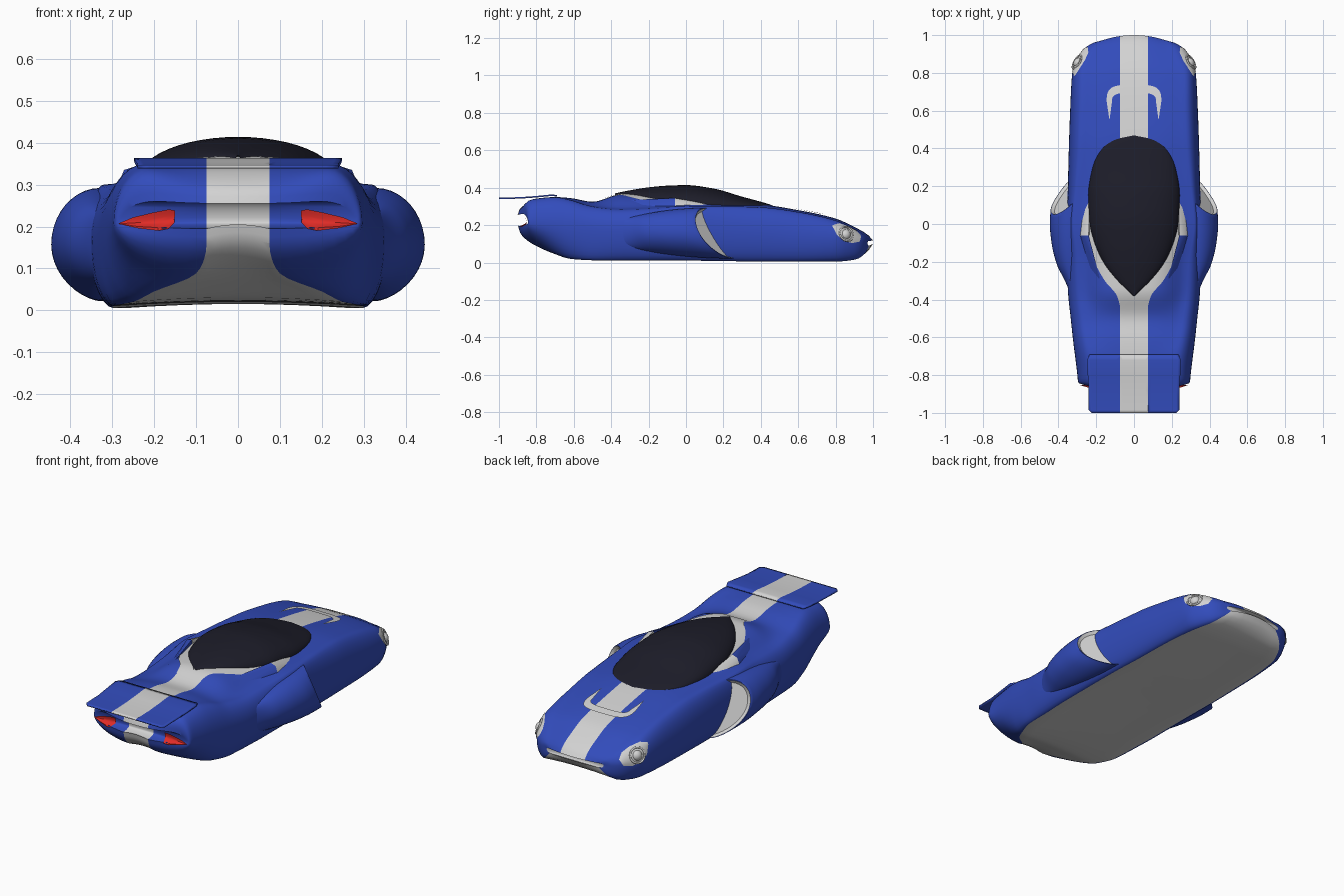
import bpy, bmesh
from math import sin, cos, pi, radians
from mathutils import Vector
from mathutils.bvhtree import BVHTree

if "Cube" in bpy.data.objects:
    bpy.data.objects.remove(bpy.data.objects["Cube"])


def material(name, rgb):
    m = bpy.data.materials.new(name)
    m.use_nodes = True
    m.diffuse_color = (*rgb, 1)
    m.node_tree.nodes["Principled BSDF"].inputs["Base Color"].default_value = (*rgb, 1)
    return m


BLUE = material("blue_paint", (.032, .072, .5))
WHITE = material("pale_grey", (.65, .65, .65))
BLACK = material("dark_glass", (.012, .012, .022))
RED = material("red_lamp", (.75, .025, .02))
STRIPE = .075


def interp(table, y):
    """Smooth monotone interpolation of table rows keyed by their first value."""
    t = sorted(table)
    y = min(max(y, t[0][0]), t[-1][0])
    i = max(k for k in range(len(t) - 1) if t[k][0] <= y)
    h = t[i + 1][0] - t[i][0]
    u = (y - t[i][0]) / h

    def slope(k, c):
        if k == 0 or k == len(t) - 1:
            j = min(k, len(t) - 2)
            return (t[j + 1][c] - t[j][c]) / (t[j + 1][0] - t[j][0])
        a, b = ((t[j + 1][c] - t[j][c]) / (t[j + 1][0] - t[j][0]) for j in (k - 1, k))
        return 2 * a * b / (a + b) if a * b > 0 else 0

    out = []
    for c in range(1, len(t[0])):
        p, q = t[i][c], t[i + 1][c]
        v = u * u * (3 - 2 * u)
        out.append(p + (q - p) * v + h * u * (1 - u) * ((1 - u) * slope(i, c) - u * slope(i + 1, c)))
    return out


def finish(name, bm, mats, angle=40):
    me = bpy.data.meshes.new(name)
    bm.to_mesh(me)
    bm.free()
    for m in mats:
        me.materials.append(m)
    ob = bpy.data.objects.new(name, me)
    bpy.context.collection.objects.link(ob)
    bpy.ops.object.select_all(action='DESELECT')
    ob.select_set(True)
    bpy.context.view_layer.objects.active = ob
    bpy.ops.object.shade_smooth_by_angle(angle=radians(angle))
    return ob


def grid(bm, rows, closed=False):
    """Quads between rows of points; returns vertex rows."""
    vs = [[bm.verts.new(p) for p in r] for r in rows]
    n = len(vs[0])
    for a, b in zip(vs, vs[1:]):
        for j in range(n if closed else n - 1):
            k = (j + 1) % n
            bm.faces.new((a[j], a[k], b[k], b[j]))
    return vs


def orient(bm, outward):
    """Make an open sheet face the given way."""
    bmesh.ops.recalc_face_normals(bm, faces=bm.faces[:])
    if sum(f.normal.dot(Vector(outward)) for f in bm.faces) < 0:
        bmesh.ops.reverse_faces(bm, faces=bm.faces[:])


def paint_stripe(bm):
    for x in (-STRIPE, STRIPE):
        bmesh.ops.bisect_plane(bm, geom=bm.verts[:] + bm.edges[:] + bm.faces[:],
                               plane_co=(x, 0, 0), plane_no=(1, 0, 0))
    for f in bm.faces:
        if abs(f.calc_center_median().x) < STRIPE:
            f.material_index = 1


# Body: y, pan half-width, pan z, side half-width, side z, shoulder x, shoulder z, crown z
STATIONS = [
    (1, .15, .09, .175, .105, .15, .115, .118), (.97, .19, .05, .225, .11, .18, .14, .15),
    (.9, .235, .015, .285, .115, .215, .18, .19), (.8, .27, .005, .327, .125, .265, .225, .235),
    (.6, .29, .005, .338, .13, .27, .27, .28), (.4, .295, .005, .345, .15, .28, .295, .31),
    (.2, .3, .008, .35, .16, .3, .3, .32), (0, .3, .01, .355, .17, .32, .3, .345),
    (-.2, .3, .01, .355, .17, .29, .29, .36), (-.35, .295, .01, .35, .17, .28, .285, .363),
    (-.5, .29, .012, .335, .18, .26, .3, .325), (-.62, .25, .02, .322, .19, .24, .335, .345),
    (-.7, .2, .045, .312, .2, .222, .35, .35), (-.8, .1, .088, .3, .205, .215, .342, .338),
    (-.86, .08, .125, .296, .208, .215, .327, .31), (-.89, .075, .16, .29, .21, .21, .295, .285),
    (-.9, .075, .195, .28, .212, .2, .26, .255)]
PAN, SIDE, DECK = 4, 8, 14


def section(y):
    b, zb, w, zm, s, zs, zt = interp(STATIONS, y)
    half = [(b * i / PAN, zb + .01 * (1 - (i / PAN) ** 2)) for i in range(PAN)]
    for i in range(SIDE):
        t = pi / 2 * i / SIDE
        half.append((b + (w - b) * sin(t), zm - (zm - zb) * cos(t)))
    for i in range(SIDE):
        t = pi / 2 * i / SIDE
        half.append((s + (w - s) * cos(t), zm + (zs - zm) * sin(t)))
    for i in range(DECK + 1):
        u = 1 - i / DECK
        half.append((s * u, zs + (zt - zs) * (.5 + .5 * cos(pi * u * u))))
    ring = half + [(-x, z) for x, z in half[-2:0:-1]]
    # Nose and tail ends curve back towards the sides
    bow = .055 * max(0, (-.78 - y) / .12) ** 2 - .03 * max(0, (y - .9) / .1) ** 2
    return [(x, y + bow * (x / w) ** 2, z) for x, z in ring]


ys = sorted({round(-.9 + 1.9 * i / 76, 4) for i in range(77)} | {.985, .993, -.89, -.895})
bm = bmesh.new()
rings = grid(bm, [section(y) for y in ys], closed=True)
n = len(rings[0])
bm.faces.ensure_lookup_table()
for i, f in enumerate(bm.faces):
    f.material_index = int(i % n < PAN or i % n >= n - PAN)
for ring, mat in ((rings[0], 0), (rings[-1], 1)):
    # End caps bridged from side to side so they follow the curve
    for j in range(n // 2):
        quad = list(dict.fromkeys((ring[j], ring[j + 1], ring[-j - 1], ring[-j % n])))
        if len(quad) > 2:
            bm.faces.new(quad).material_index = mat
bmesh.ops.recalc_face_normals(bm, faces=bm.faces[:])
paint_stripe(bm)
surface = BVHTree.FromBMesh(bm)
finish("body_shell", bm, [BLUE, WHITE], 35)


def project(p, d, lift):
    """Drop point p on the body along direction d."""
    d = Vector(d).normalized()
    hit = surface.ray_cast(Vector(p) - d * 3, d)[0]
    if hit is None:
        hit = surface.find_nearest(Vector(p))[0]
    return hit - d * lift


def strip(name, edge_a, edge_b, across, d, mat, lift=.004):
    """Thin panel between two edges, laid on the body."""
    bm = bmesh.new()
    rows = []
    for a, b in zip(edge_a, edge_b):
        a, b = Vector(a), Vector(b)
        rows.append([project(a.lerp(b, i / across), d, lift) for i in range(across + 1)])
    grid(bm, rows)
    bmesh.ops.remove_doubles(bm, verts=bm.verts[:], dist=.0005)
    orient(bm, -Vector(d))
    finish(name, bm, [mat])


# Glass canopy: y, half-width, crown z
CANOPY = [(.47, .005, .302), (.45, .1, .31), (.4, .17, .325), (.3, .22, .352), (.15, .243, .395),
          (0, .235, .414), (-.1, .21, .411), (-.2, .165, .402), (-.3, .09, .386), (-.38, .006, .37)]
bm = bmesh.new()
rows = []
for i in range(49):
    y = .045 + .425 * cos(pi * i / 48)
    h, top = interp(CANOPY, y)
    base = project((h, y, 0), (0, 0, -1), -.004).z
    top = max(top, base + .004)
    rows.append([(h * cos(pi * j / 24), y, base + (top - base) * sin(pi * j / 24)) for j in range(25)])
grid(bm, rows)
orient(bm, (0, 0, 1))
finish("canopy", bm, [BLACK], 60)

# Pale surround behind the canopy
APRON = [(.04, .24), (-.04, .275), (-.1, .25), (-.2, .21), (-.3, .155), (-.38, .09), (-.43, .075)]
edge = [(interp(APRON, .04 - .47 * i / 30)[0], .04 - .47 * i / 30, 0) for i in range(31)]
strip("canopy_surround", edge, [(-x, y, z) for x, y, z in edge], 40, (0, 0, -1), WHITE)

# Nose duct: horseshoe band
outer, inner = [], []
for edge, r, front in ((outer, .145, .738), (inner, .116, .695)):
    edge.append((.13, .55, 0))
    edge += [(r * (1 if c > 0 else -1) * abs(c) ** .6, .65 + (front - .65) * s ** .6, 0)
             for c, s in ((cos(pi * k / 20), abs(sin(pi * k / 20))) for k in range(21))]
    edge.append((-.13, .55, 0))
strip("nose_duct", outer, inner, 4, (0, 0, -1), WHITE, .007)


def hull(name, pts, side, mat):
    bm = bmesh.new()
    for x, y, z in pts:
        bm.verts.new((x * side, y, z))
    bmesh.ops.convex_hull(bm, input=bm.verts[:])
    bmesh.ops.recalc_face_normals(bm, faces=bm.faces[:])
    finish(name, bm, [mat])


HEAD_TOP = [(.325, .79, .205), (.3, .825, .215), (.265, .87, .197), (.235, .905, .17), (.225, .925, .135)]
HEAD_LOW = [(.328, .79, .195), (.322, .805, .145), (.308, .84, .11), (.285, .885, .1), (.25, .92, .105)]
TAIL_TOP = [(.15, .238), (.165, .241), (.2, .234), (.25, .222), (.284, .208)]
TAIL_LOW = [(.152, .208), (.165, .195), (.19, .19), (.24, .196), (.284, .206)]
POD = [(0, .112), (.15, .116), (.4, .106), (.65, .08), (.85, .038), (1, .01)]

for side, word in ((1, "left"), (-1, "right")):
    # Headlight panel, ring and bulb
    d = Vector((-.8 * side, -.45, -.35))
    strip(word + "_headlight_panel", [(x * side, y, z) for x, y, z in HEAD_TOP],
          [(x * side, y, z) for x, y, z in HEAD_LOW], 8, d, WHITE)
    c = project((.3 * side, .856, .152), d, -.014)
    bpy.ops.mesh.primitive_uv_sphere_add(segments=24, ring_count=12, radius=.03, location=c)
    bulb = bpy.context.object
    bpy.ops.mesh.primitive_torus_add(major_radius=.04, minor_radius=.005, major_segments=28,
                                     minor_segments=8, location=c - d * .014,
                                     rotation=d.to_track_quat('Z', 'Y').to_euler())
    for ob, part in ((bpy.context.object, "_headlight_ring"), (bulb, "_headlight_bulb")):
        ob.name = word + part
        ob.data.materials.append(WHITE)
        ob.data.shade_smooth()

    # Tail lamp
    strip(word + "_tail_lamp", [(x * side, 0, z) for x, z in TAIL_TOP],
          [(x * side, 0, z) for x, z in TAIL_LOW], 6, (0, 1, 0), RED, .008)

    # Side pod with a raked, outward-facing intake
    arc = [(cos(t), sin(t)) for t in (pi * (j / 20 - .5) for j in range(21))]
    arc = [(-.45, -1)] + [(c ** 1.25 if s < 0 else abs(c), s) for c, s in arc] + [(-.45, 1)]
    bm = bmesh.new()
    rows = []
    for i in range(25):
        v = i / 24
        w = interp(POD, v)[0]
        row = []
        for c, s in arc:
            front = .175 - .07 * s - .105 * c
            row.append((side * (.33 + w * c), front + (-.36 - front) * v,
                        .157 + .135 * (1 - .5 * v * v) * s))
        rows.append(row)
    vs = grid(bm, rows, closed=True)
    mouth = bm.faces.new(vs[0])
    bm.faces.new(vs[-1])
    bmesh.ops.recalc_face_normals(bm, faces=bm.faces[:])
    bmesh.ops.inset_region(bm, faces=[mouth], thickness=.003)
    walls = bmesh.ops.inset_region(bm, faces=[mouth], thickness=.012, depth=-.015)["faces"]
    for f in walls + [mouth]:
        f.material_index = 1
    finish(word + "_side_pod", bm, [BLUE, WHITE], 45)

    # Cockpit intake and its fairing
    lip = [(.24, -.06, .345), (.272, -.06, .335), (.288, -.06, .295)]
    hull(word + "_cockpit_intake", lip + [(.235, .13, .31), (.252, .13, .3), (.277, .03, .3), (.23, -.05, .29)],
         side, WHITE)
    hull(word + "_intake_fairing", lip + [(.24, -.06, .3), (.17, -.33, .333), (.2, -.36, .29)], side, BLUE)

# Rear wing
bm = bmesh.new()
grid(bm, [[(w * x / 16, y, z) for x in range(-16, 17)] for y, w, z in (
    (-.69, .235, .357), (-.72, .248, .36), (-.8, .245, .352), (-.88, .24, .346), (-.985, .24, .343), (-1, .225, .343))])
orient(bm, (0, 0, 1))
paint_stripe(bm)
wing = finish("rear_wing", bm, [BLUE, WHITE])
mod = wing.modifiers.new("thickness", 'SOLIDIFY')
mod.thickness = .008
mod.offset = 0
